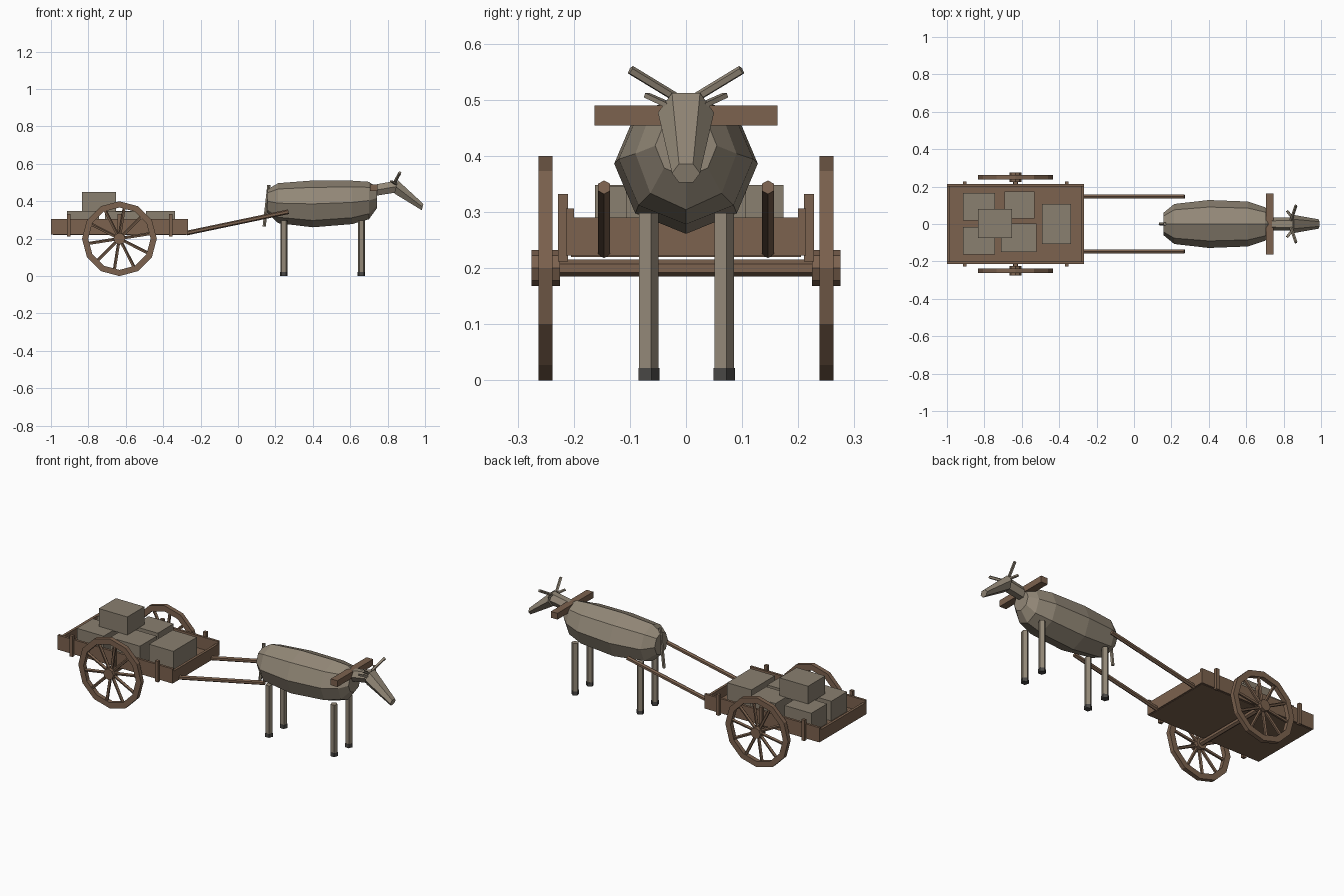
import bpy, bmesh, math
from mathutils import Vector

cube = bpy.data.objects.get("Cube")
if cube:
    bpy.data.objects.remove(cube, do_unlink=True)


def material(name, rgb):
    m = bpy.data.materials.new(name)
    m.use_nodes = True
    m.diffuse_color = (*rgb, 1)
    m.node_tree.nodes["Principled BSDF"].inputs["Base Color"].default_value = (*rgb, 1)
    return m


HIDE = material("taupe hide", (0.29, 0.245, 0.185))
CRATE = material("crate grey", (0.255, 0.215, 0.16))
WOOD = material("brown wood", (0.2, 0.122, 0.077))
HOOF = material("hoof grey", (0.065, 0.062, 0.058))


def finish(name, bm, mat):
    bmesh.ops.recalc_face_normals(bm, faces=bm.faces)
    mesh = bpy.data.meshes.new(name)
    bm.to_mesh(mesh)
    bm.free()
    mesh.materials.append(mat)
    obj = bpy.data.objects.new(name, mesh)
    bpy.context.collection.objects.link(obj)
    return obj


def box(name, low, high, mat):
    bm = bmesh.new()
    bmesh.ops.create_cube(bm, size=1)
    for v in bm.verts:
        v.co = [h if c > 0 else l for c, l, h in zip(v.co, low, high)]
    return finish(name, bm, mat)


def loft(name, stations, sides, mat, axis=None, phase=0, closed=False):
    """Skin rings given as (centre, side radius, up radius)."""
    centres = [Vector(s[0]) for s in stations]
    t = Vector(axis) if axis else centres[-1] - centres[0]
    t.normalize()
    u = Vector((-1, 0, 0)) if abs(t.z) > 0.99 else t.cross(Vector((0, 0, 1))).normalized()
    w = u.cross(t)
    bm = bmesh.new()
    rings = []
    for c, (_, ru, rw) in zip(centres, stations):
        angles = [math.radians(phase) + math.tau * i / sides for i in range(sides)]
        rings.append([bm.verts.new(c + u * ru * math.cos(a) + w * rw * math.sin(a))
                      for a in angles])
    pairs = list(zip(rings, rings[1:]))
    if closed:
        pairs.append((rings[-1], rings[0]))
    else:
        bm.faces.new(rings[0])
        bm.faces.new(rings[-1])
    for a, b in pairs:
        for i in range(sides):
            j = (i + 1) % sides
            bm.faces.new((a[i], a[j], b[j], b[i]))
    return finish(name, bm, mat)


def rod(name, start, end, r, mat, sides=5, r2=None, phase=90):
    r2 = r2 or r
    return loft(name, [(start, r, r), (end, r2, r2)], sides, mat, phase=phase)


SIDES = ((1, "left"), (-1, "right"))

# Cart bed
box("cart_floor", (-0.99, -0.205, 0.22), (-0.275, 0.205, 0.235), WOOD)
box("cart_rear_board", (-1, -0.2, 0.222), (-0.985, 0.2, 0.29), WOOD)
box("cart_front_board", (-0.282, -0.2, 0.222), (-0.267, 0.2, 0.29), WOOD)
for s, side in SIDES:
    y0, y1 = sorted((s * 0.2, s * 0.214))
    box(f"cart_{side}_board", (-1, y0, 0.222), (-0.267, y1, 0.306), WOOD)
    for i, x in enumerate((-0.905, -0.634, -0.36)):
        y0, y1 = sorted((s * 0.21, s * 0.228))
        box(f"{side}_post_{i + 1}", (x - 0.01, y0, 0.212), (x + 0.01, y1, 0.332), WOOD)
    rod(f"{side}_shaft", (-0.275, s * 0.146, 0.23), (0.27, s * 0.146, 0.344), 0.0125, WOOD, 6)

# Axle and wheels
HUB_X, HUB_Z = -0.634, 0.2
rod("axle", (HUB_X, -0.24, HUB_Z), (HUB_X, 0.24, HUB_Z), 0.015, WOOD, 6)
for s, side in SIDES:
    y = s * 0.25
    front, back = (HUB_X, y - 0.0125, HUB_Z), (HUB_X, y + 0.0125, HUB_Z)
    rim = [(front, 0.2, 0.2), (back, 0.2, 0.2), (back, 0.167, 0.167), (front, 0.167, 0.167)]
    loft(f"{side}_rim", rim, 12, WOOD, axis=(0, 1, 0), closed=True)
    rod(f"{side}_hub", (HUB_X, y - 0.025, HUB_Z), (HUB_X, y + 0.025, HUB_Z), 0.032, WOOD, 8, phase=90)
    for i in range(10):
        a = math.radians(9 + 36 * i)
        d = Vector((math.cos(a), 0, math.sin(a)))
        hub = Vector((HUB_X, y, HUB_Z))
        rod(f"{side}_spoke_{i + 1}", hub + d * 0.02, hub + d * 0.175, 0.009, WOOD, 5)

# Cargo: x range, y range, z range
cargo = [
    (-0.914, -0.743, 0.02, 0.165, 0.235, 0.348),
    (-0.692, -0.532, 0.03, 0.174, 0.235, 0.348),
    (-0.492, -0.337, -0.107, 0.107, 0.235, 0.348),
    (-0.914, -0.743, -0.162, -0.016, 0.235, 0.348),
    (-0.71, -0.52, -0.15, 0.004, 0.235, 0.345),
    (-0.834, -0.652, -0.076, 0.08, 0.346, 0.45),
]
for i, (xa, xb, ya, yb, za, zb) in enumerate(cargo):
    box(f"crate_{i + 1}", (xa, ya, za), (xb, yb, zb), CRATE)

# Ox body: x, centre height, half width, half height
body = [
    (0.158, 0.4, 0.06, 0.064), (0.215, 0.39, 0.107, 0.107), (0.4, 0.386, 0.128, 0.125),
    (0.61, 0.394, 0.12, 0.116), (0.7, 0.404, 0.09, 0.1), (0.742, 0.418, 0.055, 0.056),
]
loft("ox_body", [((x, 0, z), w, h) for x, z, w, h in body], 8, HIDE, axis=(1, 0, 0))

# Neck, head and tail
rod("neck", (0.71, 0, 0.455), (0.855, 0, 0.48), 0.034, HIDE, 6, 0.036, phase=0)
loft("head", [((0.845, 0, 0.477), 0.05, 0.042), ((0.987, 0, 0.369), 0.025, 0.02)],
     6, HIDE, axis=(0.96, 0, -0.26))
rod("tail", (0.165, 0, 0.487), (0.14, 0, 0.265), 0.009, HIDE)
box("yoke", (0.705, -0.163, 0.454), (0.747, 0.163, 0.49), WOOD)

# Horns, ears and legs
for s, side in SIDES:
    rod(f"{side}_horn", (0.84, s * 0.02, 0.505), (0.866, s * 0.099, 0.553), 0.0085, HIDE)
    loft(f"{side}_ear", [((0.85, s * 0.03, 0.49), 0.012, 0.006),
                         ((0.818, s * 0.07, 0.508), 0.009, 0.006)], 4, HIDE, phase=45)
    for x, place in ((0.245, "rear"), (0.66, "front")):
        y = s * 0.067 - 0.001
        rod(f"{place}_{side}_leg", (x, y, 0.02), (x, y, 0.298), 0.0193, HIDE)
        rod(f"{place}_{side}_hoof", (x, y, 0), (x, y, 0.022), 0.021, HOOF)
